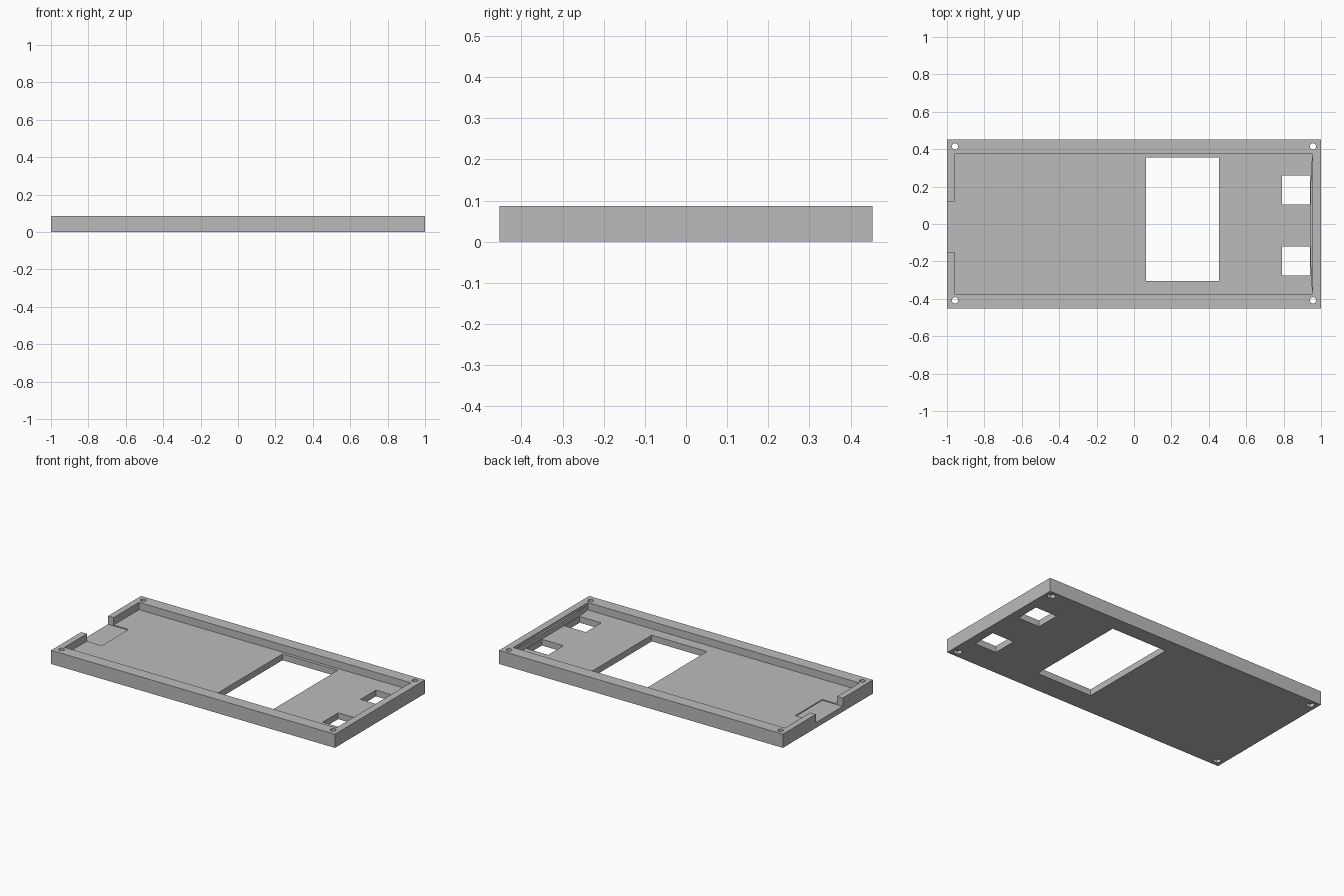
import bpy, bmesh, math

if "Cube" in bpy.data.objects:
    bpy.data.objects.remove(bpy.data.objects["Cube"], do_unlink=True)

HEIGHT, FLOOR, HALF_Y = 0.087, 0.04, 0.453

grey = bpy.data.materials.new("plain grey")
grey.use_nodes = True
grey.diffuse_color = (0.5, 0.5, 0.5, 1)
grey.node_tree.nodes["Principled BSDF"].inputs["Base Color"].default_value = (0.5, 0.5, 0.5, 1)


def prism(name, outline, z0, z1):
    """Extrude a counter-clockwise outline from z0 to z1."""
    bm = bmesh.new()
    face = bm.faces.new([bm.verts.new((x, y, z0)) for x, y in outline])
    top = bmesh.ops.extrude_face_region(bm, geom=[face])["geom"]
    verts = [v for v in top if isinstance(v, bmesh.types.BMVert)]
    bmesh.ops.translate(bm, verts=verts, vec=(0, 0, z1 - z0))
    bmesh.ops.recalc_face_normals(bm, faces=bm.faces)
    mesh = bpy.data.meshes.new(name)
    bm.to_mesh(mesh)
    bm.free()
    mesh.materials.append(grey)
    obj = bpy.data.objects.new(name, mesh)
    bpy.context.collection.objects.link(obj)
    return obj


def rect(x0, x1, y0, y1):
    return [(x0, y0), (x1, y0), (x1, y1), (x0, y1)]


def ring(x, y, radius, sides):
    return [(x + radius * math.cos(math.tau * i / sides),
             y + radius * math.sin(math.tau * i / sides)) for i in range(sides)]


def cut(target, outline, z0=-0.1, z1=0.2):
    """Remove a prism from the target and discard the cutter."""
    cutter = prism("cutter", outline, z0, z1)
    cutter.hide_render = True
    mod = target.modifiers.new("cut", "BOOLEAN")
    mod.operation, mod.solver, mod.object = "DIFFERENCE", "EXACT", cutter
    bpy.context.view_layer.objects.active = target
    bpy.ops.object.modifier_apply(modifier=mod.name)
    bpy.data.objects.remove(cutter, do_unlink=True)


# Tray with a shallow pocket
tray = prism("tray", rect(-1, 1, -HALF_Y, HALF_Y), 0, HEIGHT)
cut(tray, rect(-0.96, 0.955, -0.375, 0.375), FLOOR)

# Cable notch through the end wall, slightly recessed in the floor
cut(tray, rect(-1.1, -0.855, -0.15, 0.12), FLOOR - 0.006)

# Large window and two small openings
cut(tray, rect(0.065, 0.455, -0.305, 0.355))
cut(tray, rect(0.79, 0.942, 0.105, 0.26))
cut(tray, rect(0.79, 0.942, -0.275, -0.12))

# Corner screw holes with hexagonal nut recesses underneath
for x in (-0.957, 0.957):
    for y in (-0.408, 0.415):
        cut(tray, ring(x, y, 0.017, 16))
        cut(tray, ring(x, y, 0.026, 6), -0.1, 0.02)

# Slightly bowed lip along the inside of the end wall
bow = [(0.957 - 0.014 * math.cos(t) ** 0.6, 0.36 * math.sin(t))
       for t in [math.radians(-80 + 20 * i) for i in range(9)]]
prism("bowed_lip", bow[::-1] + [(0.958, -0.358), (0.958, 0.358)], FLOOR - 0.001, 0.072)
